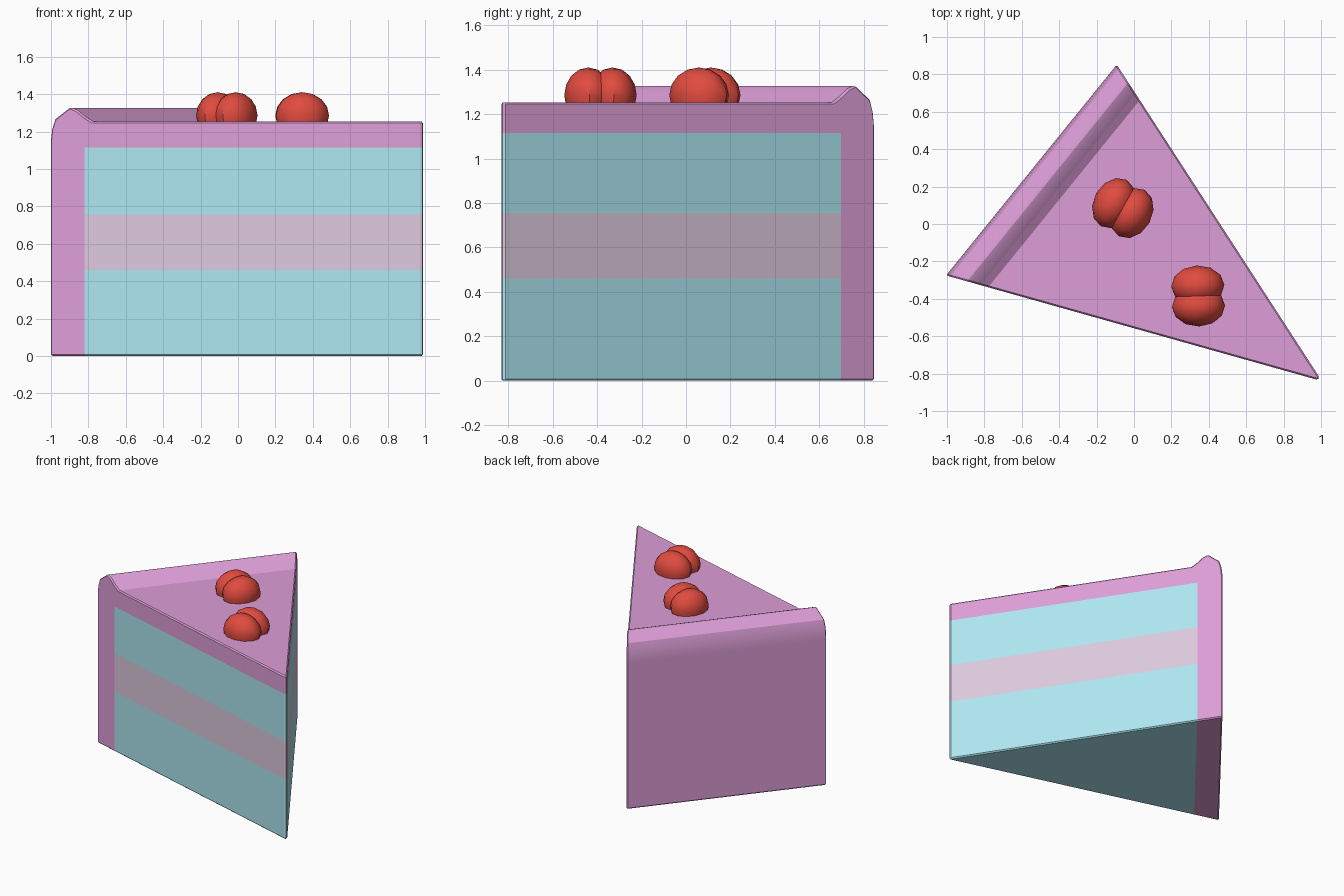
import bpy, bmesh
from math import radians
from mathutils import Vector, Matrix

if "Cube" in bpy.data.objects:
    bpy.data.objects.remove(bpy.data.objects["Cube"])


def mat(name, rgb):
    m = bpy.data.materials.new(name)
    m.diffuse_color = (*rgb, 1)
    m.use_nodes = True
    m.node_tree.nodes["Principled BSDF"].inputs["Base Color"].default_value = m.diffuse_color
    return m


def finish(bm, name, mats, angle):
    me = bpy.data.meshes.new(name)
    bm.normal_update()
    bm.to_mesh(me)
    bm.free()
    for m in mats:
        me.materials.append(m)
    ob = bpy.data.objects.new(name, me)
    bpy.context.collection.objects.link(ob)
    bpy.ops.object.select_all(action='DESELECT')
    ob.select_set(True)
    bpy.context.view_layer.objects.active = ob
    bpy.ops.object.shade_smooth_by_angle(angle=radians(angle))
    return ob


pink = mat("frosting_pink", (0.72, 0.34, 0.68))
blue = mat("sponge_blue", (0.42, 0.79, 0.87))
lilac = mat("filling_lilac", (0.72, 0.58, 0.73))
red = mat("berry_red", (0.75, 0.07, 0.05))

# Wedge plan: two back corners and the tip
A, B, C = Vector((-1.005, -0.275, 0)), Vector((-0.092, 0.852, 0)), Vector((1.005, -0.84, 0))
d = (B - A).normalized()
n = Vector((d.y, -d.x, 0))          # from the back wall towards the tip
depth = (C - A).dot(n)

# Cake slice: section (distance from back wall, height) swept between the cut sides
profile = [(0, 0), (0, 1.15), (0.006, 1.21), (0.022, 1.265), (0.10, 1.33),
           (0.135, 1.315), (0.175, 1.28), (0.215, 1.253),
           (depth - 0.022, 1.253), (depth - 0.022, 0)]
bm = bmesh.new()
rows = []
for start in (A, B):
    rows.append([bm.verts.new(start.lerp(C, s / depth) + Vector((0, 0, z))) for s, z in profile])
bm.faces.new(rows[0])
bm.faces.new(rows[1])
for i in range(len(profile)):
    j = (i + 1) % len(profile)
    bm.faces.new((rows[0][i], rows[0][j], rows[1][j], rows[1][i]))
bmesh.ops.recalc_face_normals(bm, faces=bm.faces)
edges = [e for e in bm.edges if e.calc_face_angle(0) > radians(50)]
bmesh.ops.bevel(bm, geom=edges, offset=0.014, offset_type='OFFSET', segments=1,
                profile=0.5, affect='EDGES', clamp_overlap=True)

# Cut the colour bands into the slice
back = 0.175
cuts = [((0, 0, z), (0, 0, 1)) for z in (0.46, 0.755, 1.115)] + [(A + n * back, n)]
for co, no in cuts:
    bmesh.ops.bisect_plane(bm, geom=bm.verts[:] + bm.edges[:] + bm.faces[:],
                           plane_co=co, plane_no=no, dist=1e-5)
for f in bm.faces:
    c = f.calc_center_median()
    if (c - A).dot(n) < back or c.z > 1.115:
        f.material_index = 0
    else:
        f.material_index = 2 if 0.46 < c.z < 0.755 else 1
finish(bm, "cake_slice", [pink, blue, lilac], 30)


# Two-lobed berries sitting on the frosting
def berry(name, x, y, turn):
    bm = bmesh.new()
    for side in (-1, 1):
        m = (Matrix.Translation((x, y, 1.285)) @ Matrix.Rotation(radians(turn), 4, 'Z')
             @ Matrix.Translation((0.055 * side, 0, 0)) @ Matrix.Diagonal((0.108, 0.142, 0.125, 1)))
        bmesh.ops.create_uvsphere(bm, u_segments=12, v_segments=8, radius=1, matrix=m)
    bmesh.ops.bisect_plane(bm, geom=bm.verts[:] + bm.edges[:] + bm.faces[:], dist=1e-5,
                           plane_co=(0, 0, 1.245), plane_no=(0, 0, 1), clear_inner=True)
    finish(bm, name, [red], 35)


berry("berry_back", -0.06, 0.085, -29)
berry("berry_front", 0.343, -0.385, 92)
